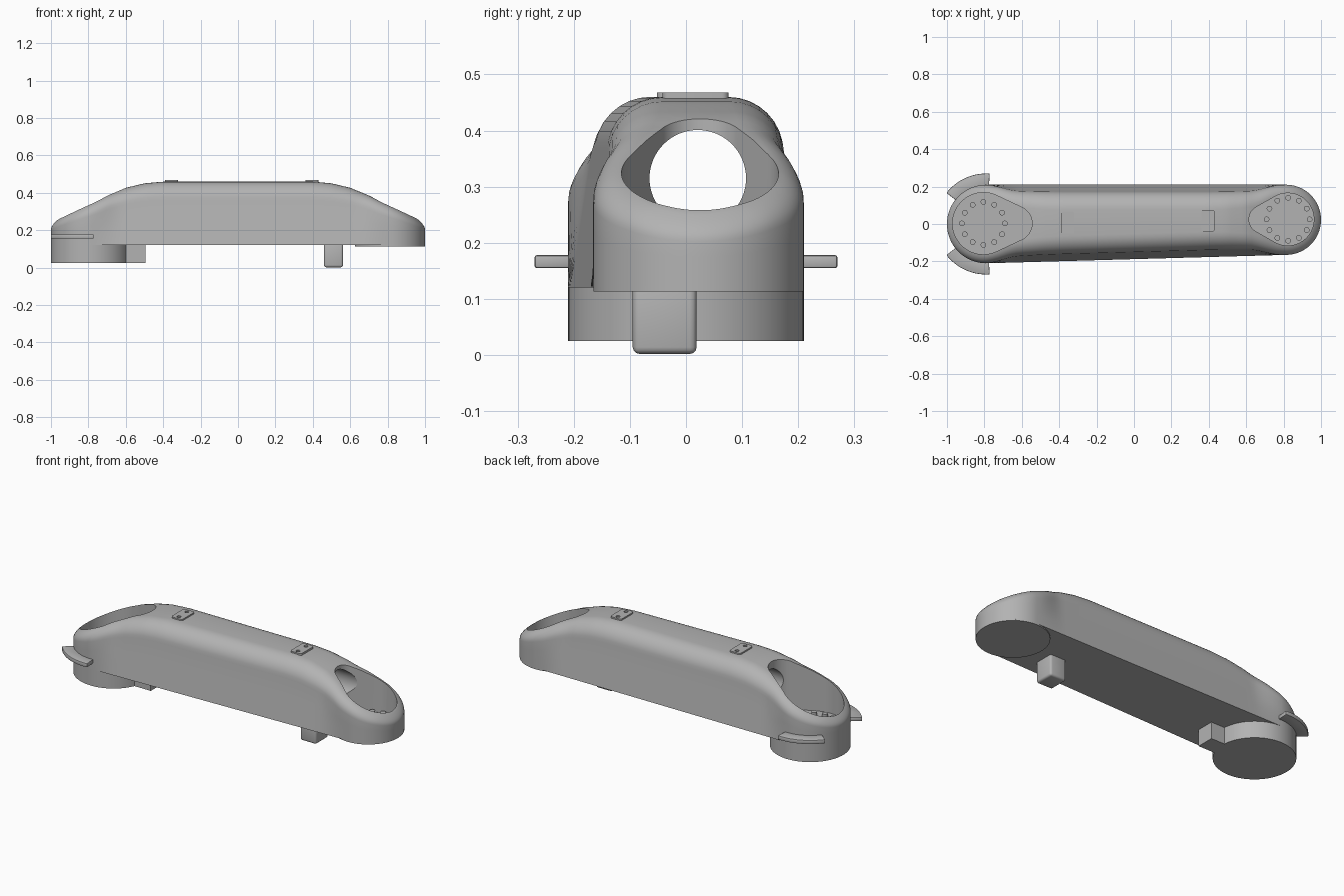
import bpy, bmesh
from math import sin, cos, pi, atan2, acos, hypot, radians

cube = bpy.data.objects.get("Cube")
if cube:
    bpy.data.objects.remove(cube)

grey = bpy.data.materials.new("plain grey")
grey.use_nodes = True
grey.diffuse_color = (0.45, 0.45, 0.45, 1)
grey.node_tree.nodes["Principled BSDF"].inputs["Base Color"].default_value = (0.45, 0.45, 0.45, 1)


def make(name, bm):
    bmesh.ops.recalc_face_normals(bm, faces=bm.faces[:])
    mesh = bpy.data.meshes.new(name)
    bm.to_mesh(mesh)
    bm.free()
    ob = bpy.data.objects.new(name, mesh)
    bpy.context.collection.objects.link(ob)
    mesh.materials.append(grey)
    return ob


def activate(ob):
    bpy.ops.object.select_all(action='DESELECT')
    ob.select_set(True)
    bpy.context.view_layer.objects.active = ob


def smooth(ob, angle=30):
    activate(ob)
    bpy.ops.object.shade_smooth_by_angle(angle=radians(angle))


def cut(ob, cutter):
    cutter.hide_render = True
    mod = ob.modifiers.new("cut", 'BOOLEAN')
    mod.object = cutter
    mod.solver = 'EXACT'
    activate(ob)
    bpy.ops.object.modifier_apply(modifier=mod.name)
    bpy.data.objects.remove(cutter)


def bevel(ob, width, segments=3):
    mod = ob.modifiers.new("bevel", 'BEVEL')
    mod.width, mod.segments = width, segments
    mod.limit_method = 'ANGLE'
    activate(ob)
    bpy.ops.object.modifier_apply(modifier=mod.name)


def prism(name, pts, z0, z1):
    bm = bmesh.new()
    face = bm.faces.new([bm.verts.new((x, y, z0)) for x, y in pts])
    top = bmesh.ops.extrude_face_region(bm, geom=[face])["geom"]
    bmesh.ops.translate(bm, vec=(0, 0, z1 - z0),
                        verts=[g for g in top if isinstance(g, bmesh.types.BMVert)])
    return make(name, bm)


def arc(x, y, r, a0, a1, n):
    return [(x + r * cos(a0 + (a1 - a0) * i / n), y + r * sin(a0 + (a1 - a0) * i / n))
            for i in range(n + 1)]


def disc(name, x, y, r, z0, z1, n=64):
    return prism(name, arc(x, y, r, 0, 2 * pi, n)[:-1], z0, z1)


def box(name, x0, x1, y0, y1, z0, z1):
    return prism(name, [(x0, y0), (x1, y0), (x1, y1), (x0, y1)], z0, z1)


def capsule_half(a, b, side, n=28, straight=1):
    """Half outline around two circles (x, y, r): list of (x, y, normal angle)."""
    phi = atan2(b[1] - a[1], b[0] - a[0])
    beta = acos((a[2] - b[2]) / hypot(b[0] - a[0], b[1] - a[1]))
    angles = [pi + (beta - pi) * i / n for i in range(n + 1)]
    first = [(a, t) for t in angles]
    last = [(b, beta * (1 - i / n)) for i in range(n + 1)]
    at = lambda c, t: (c[0] + c[2] * cos(phi + side * t), c[1] + c[2] * sin(phi + side * t),
                       phi + side * t)
    p, q = at(*first[-1]), at(*last[0])
    line = [(p[0] + (q[0] - p[0]) * k / straight, p[1] + (q[1] - p[1]) * k / straight, p[2])
            for k in range(1, straight)]
    return [at(*f) for f in first] + line + [at(*f) for f in last]


def capsule(name, a, b, z0, z1):
    front, back = capsule_half(a, b, -1), capsule_half(a, b, 1)
    return prism(name, [p[:2] for p in front + back[-2:0:-1]], z0, z1)


# Arm cover: drafted, rounded shell whose crown drops towards both ends
BOTTOM, DRAFT = 0.12, 0.15
LEFT_END, RIGHT_END = (-0.79, 0, 0.21), (0.8125, 0.0225, 0.1875)
CROWN = [(0.4, 0.46), (0.5, 0.451), (0.6, 0.427), (0.7, 0.386), (0.76, 0.354), (0.86, 0.308),
         (0.95, 0.265), (1.01, 0.23)]


def crown(x):
    x = min(max(abs(x), 0.4), 1.01)
    for (x0, z0), (x1, z1) in zip(CROWN, CROWN[1:]):
        if x <= x1:
            return z0 + (z1 - z0) * (x - x0) / (x1 - x0)
    return CROWN[-1][1]


def wall_points(x, y, ang):
    """Points up one wall: drafted side, then the rounded shoulder."""
    r = 0.29 * (crown(x) - BOTTOM)
    t = min(max((0.8 - abs(x)) / 0.18, 0), 1)
    draft = DRAFT * t * t * (3 - 2 * t)
    side = crown(x) - r - BOTTOM
    steps = [(draft * side * k / 3, side * k / 3 - r - side) for k in range(3)]
    steps += [(draft * side + r * (1 - cos(k * pi / 16)), r * (sin(k * pi / 16) - 1))
              for k in range(9)]
    pts = []
    for k, (d, drop) in enumerate(steps):
        px, py = x - d * cos(ang), y - d * sin(ang)
        blend = max(0, k - 3) / 8
        top = crown(x) + (crown(px) - crown(x)) * blend
        pts.append((px, py, top + drop))
    return pts


bm = bmesh.new()
halves = [capsule_half(LEFT_END, RIGHT_END, s, 28, 60) for s in (-1, 1)]
front = [[bm.verts.new(c) for c in wall_points(*p)] for p in halves[0]]
back = [[bm.verts.new(c) for c in wall_points(*p)] for p in halves[1][1:-1]]
loop = front + back[::-1]
for a, b in zip(loop, loop[1:] + loop[:1]):
    for k in range(len(a) - 1):
        bm.faces.new((a[k], b[k], b[k + 1], a[k + 1]))
bm.faces.new([c[0] for c in loop])
back = [front[0]] + back + [front[-1]]
for i in range(len(front) - 1):
    ring = [front[i][-1], front[i + 1][-1], back[i + 1][-1], back[i][-1]]
    bm.faces.new(list(dict.fromkeys(ring)))
cover = make("arm_cover", bm)

# Joint pockets and the cable tunnel between them
FLOOR = 0.15
cut(cover, capsule("left_cutter", (-0.805, 0.003, 0.165), (-0.64, 0.003, 0.095), FLOOR, 0.7))
cut(cover, capsule("right_cutter", (0.69, 0.025, 0.075), (0.822, 0.025, 0.14), FLOOR, 0.7))
bm = bmesh.new()
for x in (-0.7, 0.75):
    bm.faces.new([bm.verts.new((x, 0.021 + u, 0.315 + v))
                  for u, v in arc(0, 0, 0.086, 0, 2 * pi, 64)[:-1]])
bmesh.ops.bridge_loops(bm, edges=bm.edges[:])
cut(cover, make("tunnel_cutter", bm))
smooth(cover, 28)

# Joint hubs and bolt rings on the pocket floors
for side, x, y in (("right", -0.805, 0.003), ("left", 0.824, 0.025)):
    smooth(disc(side + "_hub", x, y, 0.072, FLOOR - 0.01, FLOOR + 0.005))
    for i, (bx, by) in enumerate(arc(x, y, 0.115, 0, 2 * pi, 12)[:-1]):
        smooth(disc(f"{side}_bolt_{i + 1}", bx, by, 0.015, FLOOR - 0.01, FLOOR + 0.02, 20))

# Base joint, its connector, the far joint plate and the peg
smooth(disc("base_joint", -0.79, 0, 0.21, 0.025, 0.122, 96))
box("base_connector", -0.64, -0.495, -0.085, 0.015, 0.025, 0.122)
smooth(disc("far_joint_plate", 0.8125, 0.0225, 0.1875, 0.113, 0.122, 96))
peg = box("peg", 0.46, 0.562, -0.095, 0.019, 0.002, 0.13)
bevel(peg, 0.012)
smooth(peg)

# Curved fins beside the base joint
for name, s in (("back_fin", 1), ("front_fin", -1)):
    lo, hi = s * radians(86), s * radians(142)
    fin = prism(name, arc(-0.79, 0, 0.27, lo, hi, 24) + arc(-0.79, 0, 0.195, hi, lo, 24),
                0.155, 0.178)
    bevel(fin, 0.004, 2)
    smooth(fin)

# Drilled plates on the crown
for name, x, y in (("right_crown_plate", -0.355, 0.007), ("left_crown_plate", 0.395, 0.017)):
    r, w, h = 0.012, 0.035, 0.059
    corners = ((w, h, 0), (-w, h, 1), (-w, -h, 2), (w, -h, 3))
    pts = []
    for cx, cy, q in corners:
        pts += arc(x + cx - r * (1 if cx > 0 else -1), y + cy - r * (1 if cy > 0 else -1),
                   r, q * pi / 2, (q + 1) * pi / 2, 6)
    plate = prism(name, pts, 0.45, 0.468)
    for dy in (-0.036, 0.036):
        cut(plate, disc("hole_cutter", x, y + dy, 0.011, 0.461, 0.5, 20))
    smooth(plate)
